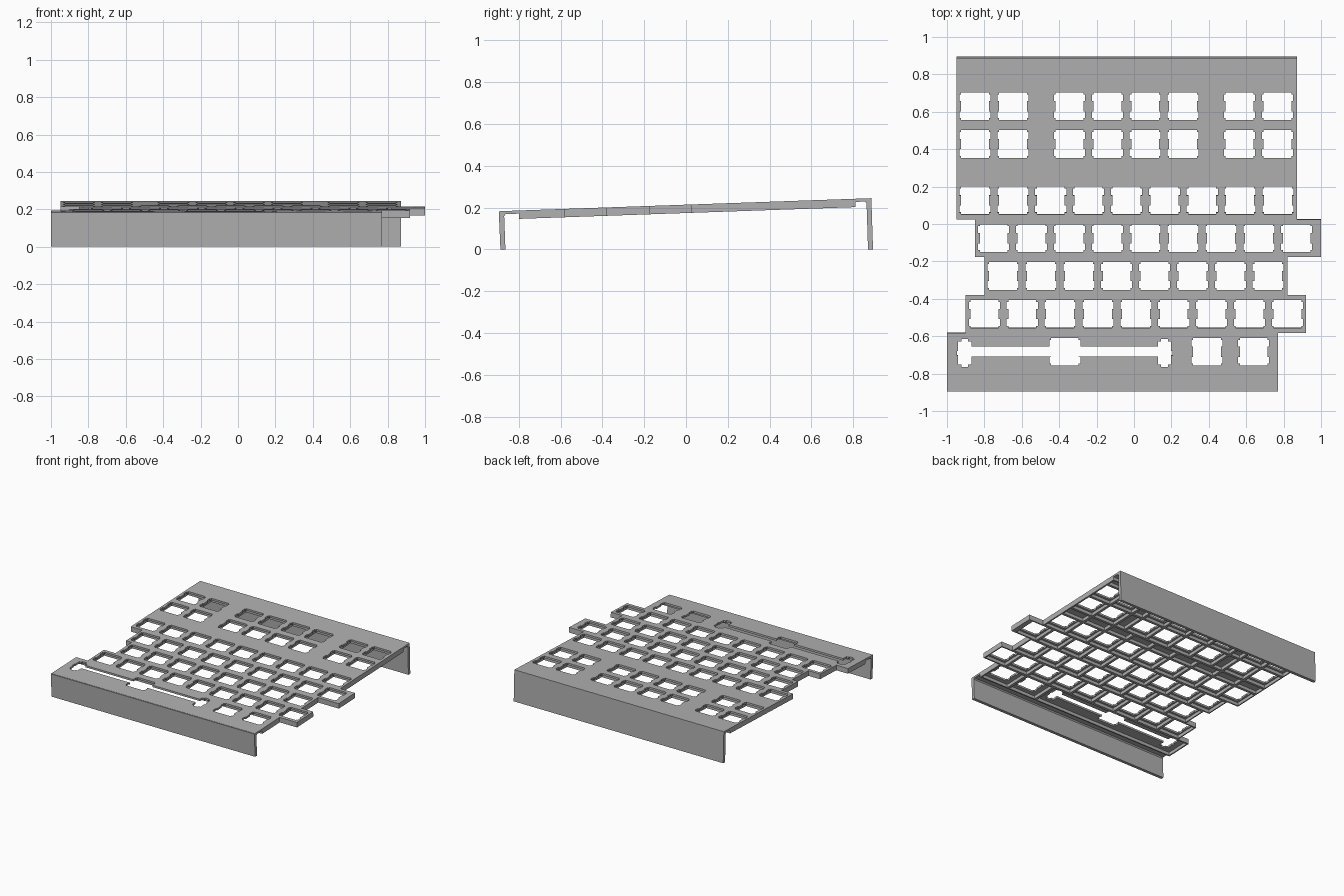
import bpy
import bmesh
import math

if "Cube" in bpy.data.objects:
    bpy.data.objects.remove(bpy.data.objects["Cube"], do_unlink=True)

U = 0.2025        # key pitch
THIN = 0.015      # plate sheet thickness
DEEP = 0.04       # depth of the stiffening ribs
RIB = 0.02
TILT, LIFT = math.radians(2), 0.214

grey = bpy.data.materials.new("plate_grey")
grey.use_nodes = True
colour = (0.44, 0.44, 0.44, 1)
grey.diffuse_color = colour
grey.node_tree.nodes["Principled BSDF"].inputs["Base Color"].default_value = colour


def prisms(name, outlines, z0, z1):
    """Extrude flat outlines between two heights in the tilted plate frame."""
    bm = bmesh.new()
    for pts in outlines:
        face = bm.faces.new([bm.verts.new((x, y, z0)) for x, y in pts])
        ext = bmesh.ops.extrude_face_region(bm, geom=[face])
        top = [g for g in ext["geom"] if isinstance(g, bmesh.types.BMVert)]
        bmesh.ops.translate(bm, verts=top, vec=(0, 0, z1 - z0))
    bmesh.ops.recalc_face_normals(bm, faces=bm.faces)
    mesh = bpy.data.meshes.new(name)
    bm.to_mesh(mesh)
    bm.free()
    mesh.materials.append(grey)
    ob = bpy.data.objects.new(name, mesh)
    ob.rotation_euler.x = TILT
    ob.location.z = LIFT
    bpy.context.collection.objects.link(ob)
    return ob


def rect(x0, x1, y0, y1):
    return [(x0, y0), (x1, y0), (x1, y1), (x0, y1)]


def mirrored(quarter, cx, cy):
    """Full outline from one quadrant, mirrored in both axes."""
    right = quarter + [(-x, y) for x, y in reversed(quarter)]
    full = right + [(-x, -y) for x, y in right]
    return [(cx + x, cy + y) for x, y in full]


def pocket(x0, x1, y0, y1):
    h = RIB / 2
    return rect(x0 + h, x1 - h, y0 + h, y1 - h)


# Staggered rows: y of the row, first key x, key count
row_y = [0.63 - U * i for i in range(2)] + [0.1265 - U * i for i in range(5)]
columns = [-0.85 + U * i for i in range(9)]
block = [-0.85, -0.6475, -0.345, -0.1425, 0.06, 0.2625, 0.565, 0.7675]
keys = [(x, y) for y in row_y[:2] for x in block]
for y, start, count in zip(row_y[2:6], (-0.85, -0.75, -0.70, -0.80), (9, 9, 8, 9)):
    keys += [(start + U * i, y) for i in range(count)]

# Plate outline, stepping in and out row by row
bands = [(0.887, 0.025, -0.95, 0.872), (0.025, -0.177, -0.85, 1.0),
         (-0.177, -0.38, -0.80, 0.82), (-0.38, -0.583, -0.90, 0.92),
         (-0.583, -0.89, -1.0, 0.77)]
left = [(b[2], y) for b in bands for y in b[:2]]
right = [(b[3], y) for b in bands for y in b[:2]]
plate = prisms("key_plate", [left + right[::-1]], -DEEP, 0)

# Underside pockets that leave ribs around each key
pockets = [pocket(x - U / 2, x + U / 2, y - U / 2, y + U / 2) for x, y in keys]
for x in columns:
    pockets.append(pocket(x - U / 2, x + U / 2, 0.228, 0.327))
    pockets.append(pocket(x - U / 2, x + U / 2, 0.731, 0.81))
for x in (-0.496, 0.414):
    for y in row_y[:2]:
        pockets.append(pocket(x - U / 4, x + U / 4, y - U / 2, y + U / 2))
for x0, x1 in ((-1.0, 0.26), (0.26, 0.515), (0.515, 0.77)):
    pockets.append(pocket(x0, x1, -0.80, -0.583))
pockets += [rect(-1.2, 1.2, -1.0, -0.80), rect(-1.2, 1.2, 0.81, 1.0)]

# Switch cutouts with side notches, and long bar cutouts
switch = [(0.0745, 0.027), (0.083, 0.027), (0.083, 0.064), (0.0745, 0.064), (0.0745, 0.0745)]
bar_y = row_y[6]
holes = [mirrored(switch, x, y) for x, y in keys + [(0.39, bar_y), (0.64, bar_y), (-0.37, bar_y)]]
stabiliser = [(0.042, 0.012), (0.036, 0.012), (0.036, 0.062), (0.018, 0.062), (0.018, 0.074)]
holes += [mirrored(stabiliser, x, bar_y - 0.007) for x in (-0.905, 0.163)]
slot = [rect(-0.905, 0.163, bar_y - 0.025, bar_y + 0.029)]

cutters = [prisms("pocket_cutter", pockets, -0.2, -THIN),
           prisms("switch_cutter", holes, -0.2, 0.1),
           prisms("slot_cutter", slot, -0.25, 0.15)]
for cutter in cutters:
    cutter.hide_render = True
    mod = plate.modifiers.new(cutter.name, "BOOLEAN")
    mod.operation = "DIFFERENCE"
    mod.solver = "EXACT"
    mod.object = cutter
bpy.context.view_layer.update()
graph = bpy.context.evaluated_depsgraph_get()
result = bpy.data.meshes.new_from_object(plate.evaluated_get(graph))
plate.modifiers.clear()
plate.data = result
for cutter in cutters:
    bpy.data.objects.remove(cutter, do_unlink=True)


def leg(name, profile, x0, x1):
    """Upright skirt: a side profile (y, z) run across the width."""
    bm = bmesh.new()
    face = bm.faces.new([bm.verts.new((x0, y, z)) for y, z in profile])
    ext = bmesh.ops.extrude_face_region(bm, geom=[face])
    moved = [g for g in ext["geom"] if isinstance(g, bmesh.types.BMVert)]
    bmesh.ops.translate(bm, verts=moved, vec=(x1 - x0, 0, 0))
    bmesh.ops.recalc_face_normals(bm, faces=bm.faces)
    mesh = bpy.data.meshes.new(name)
    bm.to_mesh(mesh)
    bm.free()
    mesh.materials.append(grey)
    bpy.context.collection.objects.link(bpy.data.objects.new(name, mesh))


# Front and back skirts, square to the tilted plate, with a small inner chamfer
leg("front_leg", [(-0.888, 0), (-0.864, 0), (-0.870, 0.16), (-0.862, 0.170),
                  (-0.862, 0.18), (-0.896, 0.1815)], -1.0, 0.77)
leg("back_leg", [(0.895, 0), (0.871, 0), (0.864, 0.22), (0.854, 0.230),
                 (0.854, 0.24), (0.887, 0.2445)], -0.95, 0.872)
